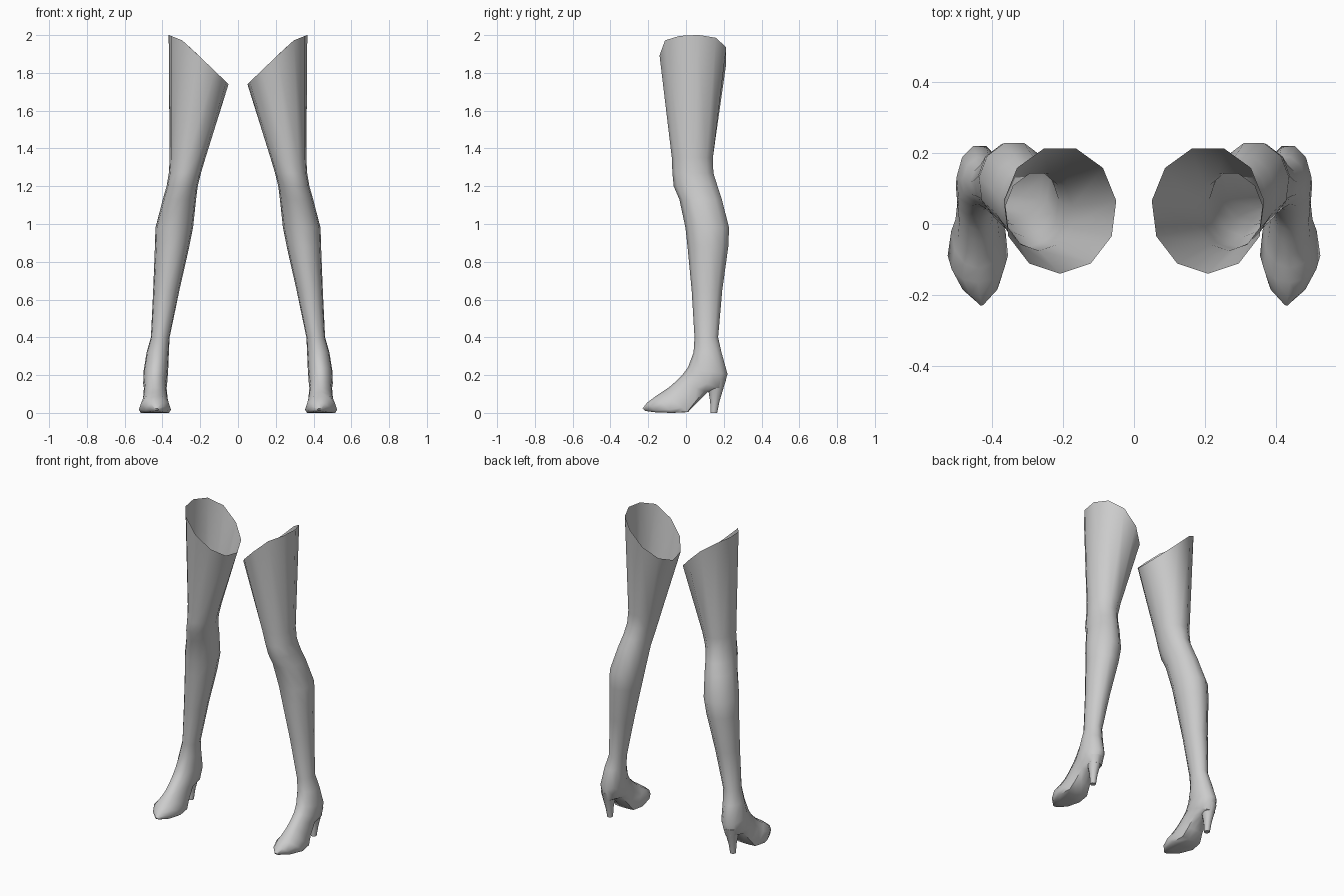
import bpy, bmesh, math

if "Cube" in bpy.data.objects:
    bpy.data.objects.remove(bpy.data.objects["Cube"])

SIDES = 11

grey = bpy.data.materials.new("light_grey")
grey.diffuse_color = (0.6, 0.6, 0.6, 1)
grey.use_nodes = True
grey.node_tree.nodes["Principled BSDF"].inputs["Base Color"].default_value = grey.diffuse_color

# Unit cross-sections, front to back along one side: round limb and flat-soled shoe
ROUND = []
for i in range(6):
    a = 2 * math.pi * i / SIDES
    ROUND.append(((math.cos(a) - 0.02) / 0.98, math.sin(a) / 0.99))
SHOE = [(1, 0), (0.8, 0.5), (0.2, 0.87), (-0.6, 1), (-1, 0.88), (-1, 0.27)]


def section(flat):
    """Closed loop of (front, side) pairs blended from round to flat-soled."""
    half = [(r[0] + (s[0] - r[0]) * flat, r[1] + (s[1] - r[1]) * flat)
            for r, s in zip(ROUND, SHOE)]
    return half + [(u, -w) for u, w in reversed(half[1:])]


def ring(yf, zf, yb, zb, xi, xo, flat=0):
    """Ring spanning a front point, a back point, and an inner and outer x."""
    pts = []
    for u, w in section(flat):
        t = (1 - u) / 2
        pts.append(((xi + xo) / 2 + w * (xo - xi) / 2,
                    yf + (yb - yf) * t, zf + (zb - zf) * t))
    return pts


def loft(name, rings, cap_start, cap_end):
    """Skin the rings, mirror across x, and shade smooth."""
    bm = bmesh.new()
    loops = [[bm.verts.new(p) for p in r] for r in rings]
    for a, b in zip(loops, loops[1:]):
        for i in range(len(a)):
            j = (i + 1) % len(a)
            bm.faces.new((a[i], b[i], b[j], a[j]))
    if cap_start:
        bm.faces.new(loops[0])
    if cap_end:
        bm.faces.new(loops[-1][::-1])
    bmesh.ops.recalc_face_normals(bm, faces=bm.faces)
    me = bpy.data.meshes.new(name)
    bm.to_mesh(me)
    bm.free()
    me.materials.append(grey)
    ob = bpy.data.objects.new(name, me)
    bpy.context.collection.objects.link(ob)
    ob.modifiers.new("mirror", 'MIRROR').use_mirror_merge = False
    bpy.ops.object.select_all(action='DESELECT')
    ob.select_set(True)
    bpy.context.view_layer.objects.active = ob
    bpy.ops.object.shade_smooth_by_angle(angle=math.radians(50))
    return ob


def hem_height(x):
    """Slanted thigh opening: low inside, levelling off outside."""
    if x < 0.29:
        return 1.74 + (x - 0.05) * 0.96
    return 1.97 + (x - 0.29) * 0.4


# Thigh opening
top = [(x, y, hem_height(x))
       for x, y, z in ring(-0.14, 1.9, 0.213, 1.9, 0.05, 0.367)]

# Thigh, knee, calf, ankle, then the shoe tipping forward to the toe
legs = loft("legs_and_shoes", [
    top,
    ring(-0.075, 1.35, 0.142, 1.35, 0.172, 0.362),
    ring(-0.072, 1.27, 0.145, 1.27, 0.196, 0.366),
    ring(-0.065, 1.20, 0.167, 1.20, 0.213, 0.378),
    ring(-0.035, 1.13, 0.190, 1.13, 0.222, 0.398),
    ring(-0.003, 0.98, 0.228, 0.98, 0.238, 0.437),
    ring(0.008, 0.88, 0.224, 0.88, 0.258, 0.440),
    ring(0.030, 0.65, 0.192, 0.65, 0.310, 0.449),
    ring(0.045, 0.40, 0.170, 0.40, 0.362, 0.461),
    ring(0.040, 0.32, 0.188, 0.32, 0.366, 0.484),
    ring(0.010, 0.24, 0.220, 0.205, 0.370, 0.500),
    ring(-0.020, 0.20, 0.195, 0.125, 0.375, 0.502, 0.1),
    ring(-0.050, 0.170, 0.115, 0.110, 0.378, 0.498, 0.3),
    ring(-0.090, 0.135, 0.055, 0.050, 0.372, 0.503, 0.6),
    ring(-0.125, 0.112, 0.010, 0.004, 0.362, 0.515, 0.9),
    ring(-0.165, 0.085, -0.070, 0.000, 0.355, 0.525, 1),
    ring(-0.205, 0.055, -0.155, 0.002, 0.378, 0.490, 1),
    ring(-0.230, 0.024, -0.215, 0.010, 0.420, 0.440, 1),
], False, True)

# Tapered shoe heels
heels = loft("heels", [
    ring(0.090, 0.175, 0.212, 0.175, 0.395, 0.490),
    ring(0.118, 0.120, 0.195, 0.120, 0.408, 0.478),
    ring(0.128, 0.060, 0.177, 0.060, 0.420, 0.466),
    ring(0.130, 0.000, 0.165, 0.000, 0.425, 0.459),
], True, True)
